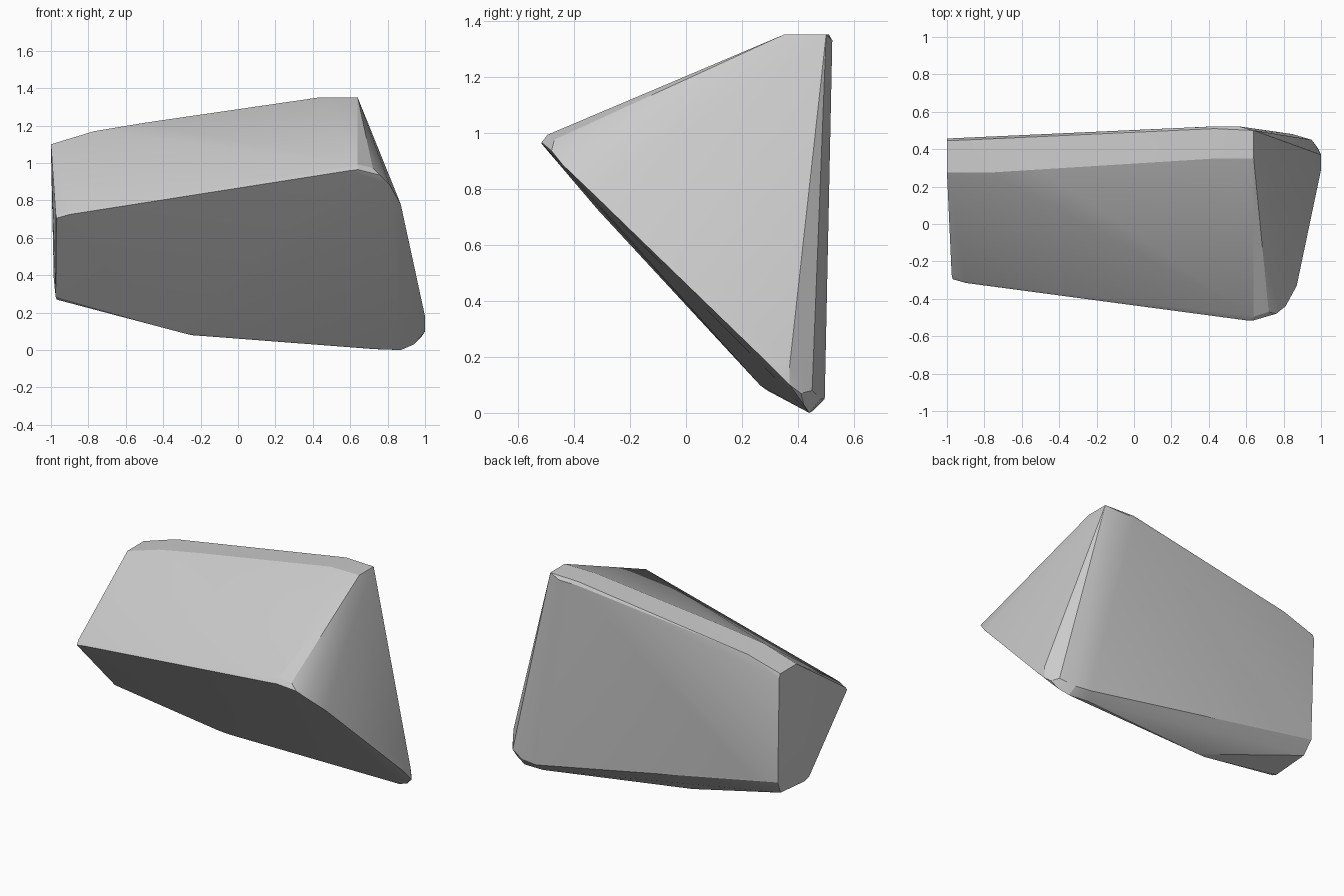
import bpy, bmesh
from math import radians

# Corner rows of the angular boulder; its planes are their convex hull
front_ridge = [(-.975, -.27, .73), (-.97, -.295, .705), (-.90, -.315, .725), (-.90, -.305, .738),
               (.60, -.515, .96), (.64, -.515, .965), (.64, -.495, .992), (.76, -.48, .935),
               (.72, -.47, .975), (.81, -.44, .885), (.87, -.33, .78)]
top_edges = [(-1, .275, 1.10), (-.77, .275, 1.17), (-.50, .292, 1.215), (.43, .35, 1.35), (.64, .35, 1.35),
             (-1, .445, 1.10), (-.77, .455, 1.17), (.43, .51, 1.35), (.64, .50, 1.35),
             (-1, .457, 1.07), (.43, .522, 1.33), (.56, .522, 1.33)]
underside = [(-.975, .11, .285), (-.97, .15, .27), (-.97, .40, .29), (-.985, .45, .38), (-.80, .457, .36),
             (-.32, .265, .098), (-.25, .29, .08), (.72, .43, .006), (.75, .495, .05)]
right_foot = [(1, .29, .18), (1, .37, .17), (1, .37, .10), (.98, .41, .07), (.94, .42, .03),
              (.95, .45, .08), (.87, .44, 0), (.73, .45, .005), (.85, .48, .05)]

bm = bmesh.new()
for p in front_ridge + top_edges + underside + right_foot:
    bm.verts.new(p)
bmesh.ops.convex_hull(bm, input=bm.verts[:])
bmesh.ops.delete(bm, geom=[v for v in bm.verts if not v.link_faces], context='VERTS')
bmesh.ops.recalc_face_normals(bm, faces=bm.faces[:])

mesh = bpy.data.meshes.new("boulder")
bm.to_mesh(mesh)
bm.free()
boulder = bpy.data.objects.new("boulder", mesh)
bpy.context.collection.objects.link(boulder)

# Soft shading across shallow facets, crisp main edges
bpy.context.view_layer.objects.active = boulder
boulder.select_set(True)
bpy.ops.object.shade_smooth_by_angle(angle=radians(15))
